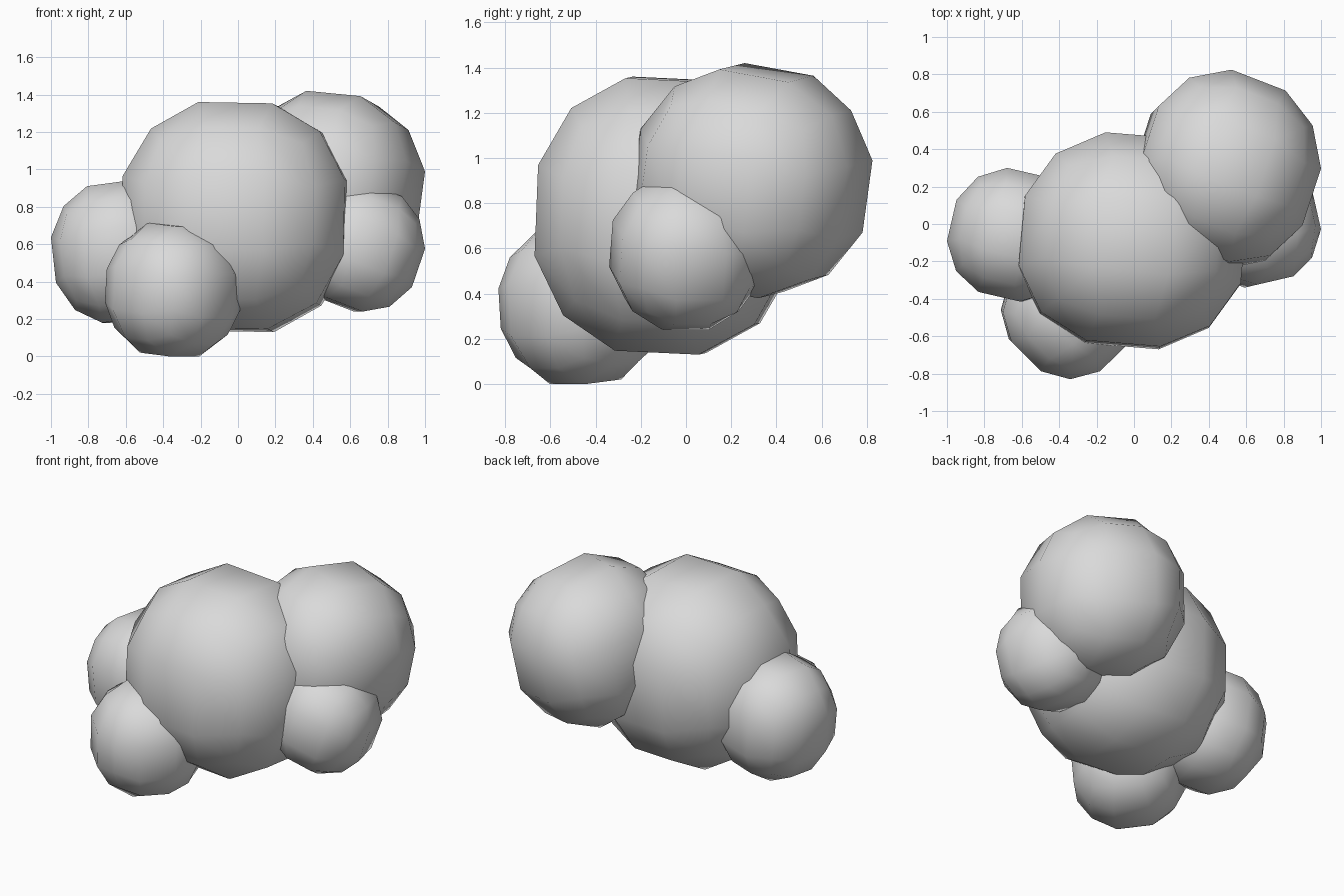
import bpy
import bmesh
from math import radians
from mathutils import Euler, Vector

cube = bpy.data.objects.get("Cube")
if cube:
    bpy.data.objects.remove(cube, do_unlink=True)

# One plain grey material
grey = bpy.data.materials.new("light_grey")
grey.use_nodes = True
colour = (0.7, 0.7, 0.7, 1.0)
grey.diffuse_color = colour
bsdf = next(n for n in grey.node_tree.nodes if n.type == 'BSDF_PRINCIPLED')
bsdf.inputs["Base Color"].default_value = colour


def ball(name, centre, half_size, tilt):
    """Low-poly cube sphere, tilted, then fitted to its half extents."""
    bm = bmesh.new()
    bmesh.ops.create_cube(bm, size=2)
    bmesh.ops.subdivide_edges(bm, edges=bm.edges[:], cuts=2, use_grid_fill=True)
    turn = Euler([radians(a) for a in tilt]).to_matrix()
    for v in bm.verts:
        v.co = turn @ v.co.normalized()
    reach = [max(abs(v.co[i]) for v in bm.verts) for i in range(3)]
    fit = Vector([h / r for h, r in zip(half_size, reach)])
    for v in bm.verts:
        v.co = v.co * fit
    for f in bm.faces:
        f.smooth = True
    bmesh.ops.recalc_face_normals(bm, faces=bm.faces[:])
    mesh = bpy.data.meshes.new(name)
    bm.to_mesh(mesh)
    bm.free()
    mesh.materials.append(grey)
    obj = bpy.data.objects.new(name, mesh)
    obj.location = centre
    bpy.context.collection.objects.link(obj)
    return obj


# Two large balls
ball("central_ball", (-0.01, -0.09, 0.745), (0.615, 0.58, 0.615), (-2.5, 1, -5))
ball("upper_back_ball", (0.495, 0.29, 0.9), (0.505, 0.535, 0.52), (-10, 5, -20))

# Three small balls
ball("front_small_ball", (-0.345, -0.465, 0.357), (0.367, 0.365, 0.357), (5, 0, 45))
ball("right_small_ball", (-0.632, -0.06, 0.56), (0.368, 0.36, 0.38), (0, -7, -13))
ball("left_small_ball", (0.652, 0.0, 0.585), (0.348, 0.34, 0.345), (0, 20, 13))
